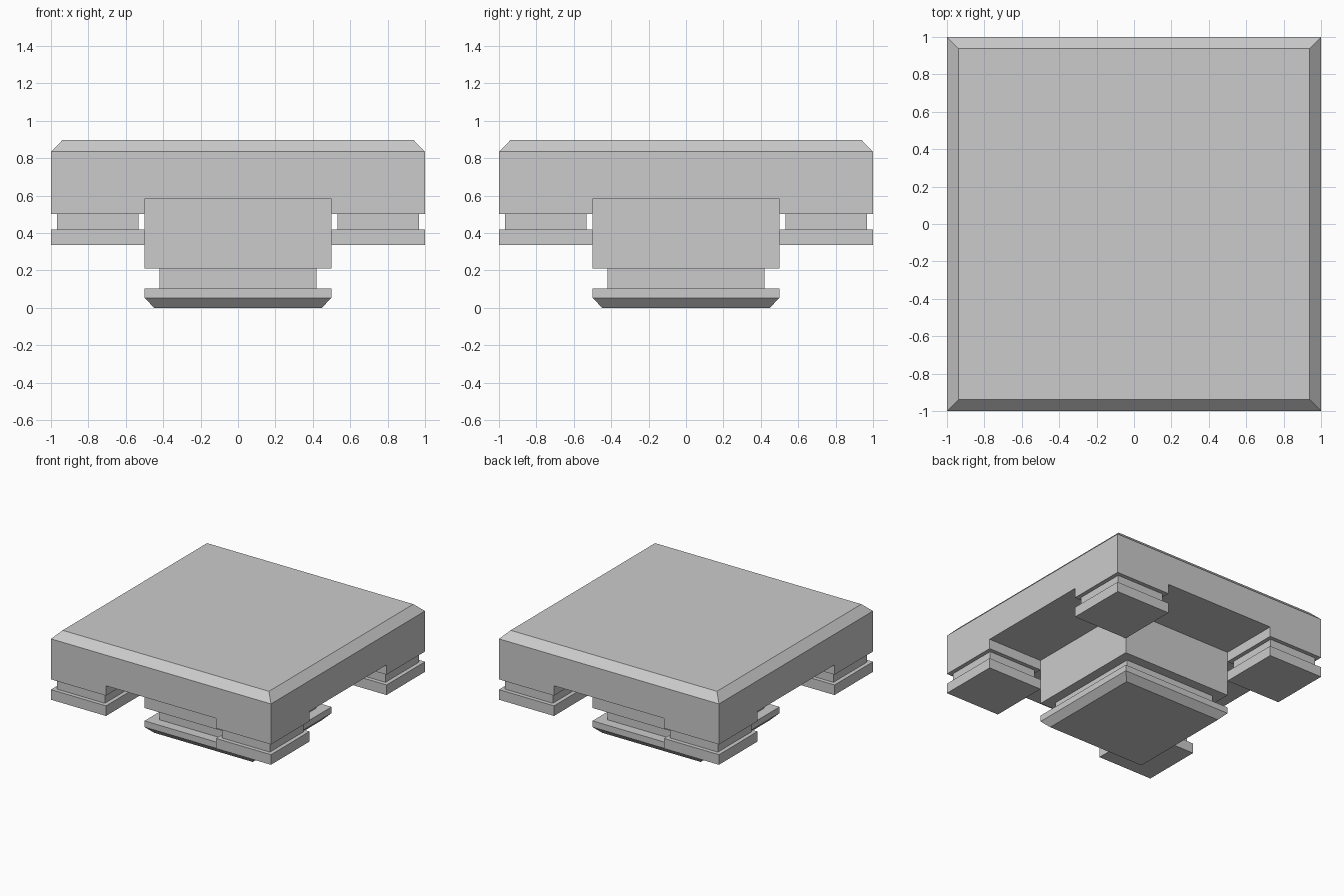
import bpy
import bmesh

if "Cube" in bpy.data.objects:
    bpy.data.objects.remove(bpy.data.objects["Cube"])


def square_loft(name, profile, x=0.0, y=0.0, cap_top=True):
    """Loft square rings through (half_width, z) steps listed from bottom to top."""
    bm = bmesh.new()
    rings = [[bm.verts.new((sx * h, sy * h, z))
              for sx, sy in ((-1, -1), (1, -1), (1, 1), (-1, 1))]
             for h, z in profile]
    bm.faces.new(rings[0][::-1])
    if cap_top:
        bm.faces.new(rings[-1])
    for low, high in zip(rings, rings[1:]):
        for i in range(4):
            j = (i + 1) % 4
            bm.faces.new((low[i], low[j], high[j], high[i]))
    mesh = bpy.data.meshes.new(name)
    bm.to_mesh(mesh)
    bm.free()
    obj = bpy.data.objects.new(name, mesh)
    obj.location = (x, y, 0)
    bpy.context.collection.objects.link(obj)
    return obj


SLAB_Z = 0.583

# Wide top slab with a chamfered upper rim
square_loft("top_slab", [(1, SLAB_Z), (1, 0.835), (0.9375, 0.898)])

# Central column with recessed neck and chamfered base
square_loft("centre_column",
            [(0.448, 0), (0.5, 0.053), (0.5, 0.104), (0.42, 0.104),
             (0.42, 0.21), (0.5, 0.21), (0.5, SLAB_Z)], cap_top=False)

# Four corner feet: pad under the slab, recessed neck, flat foot
foot_profile = [(0.25, 0.335), (0.25, 0.418), (0.217, 0.418),
                (0.217, 0.502), (0.25, 0.502), (0.25, SLAB_Z)]
for side, sx in (("left", -1), ("right", 1)):
    for end, sy in (("front", -1), ("back", 1)):
        square_loft(f"{end}_{side}_foot", foot_profile,
                    sx * 0.75, sy * 0.75, cap_top=False)
